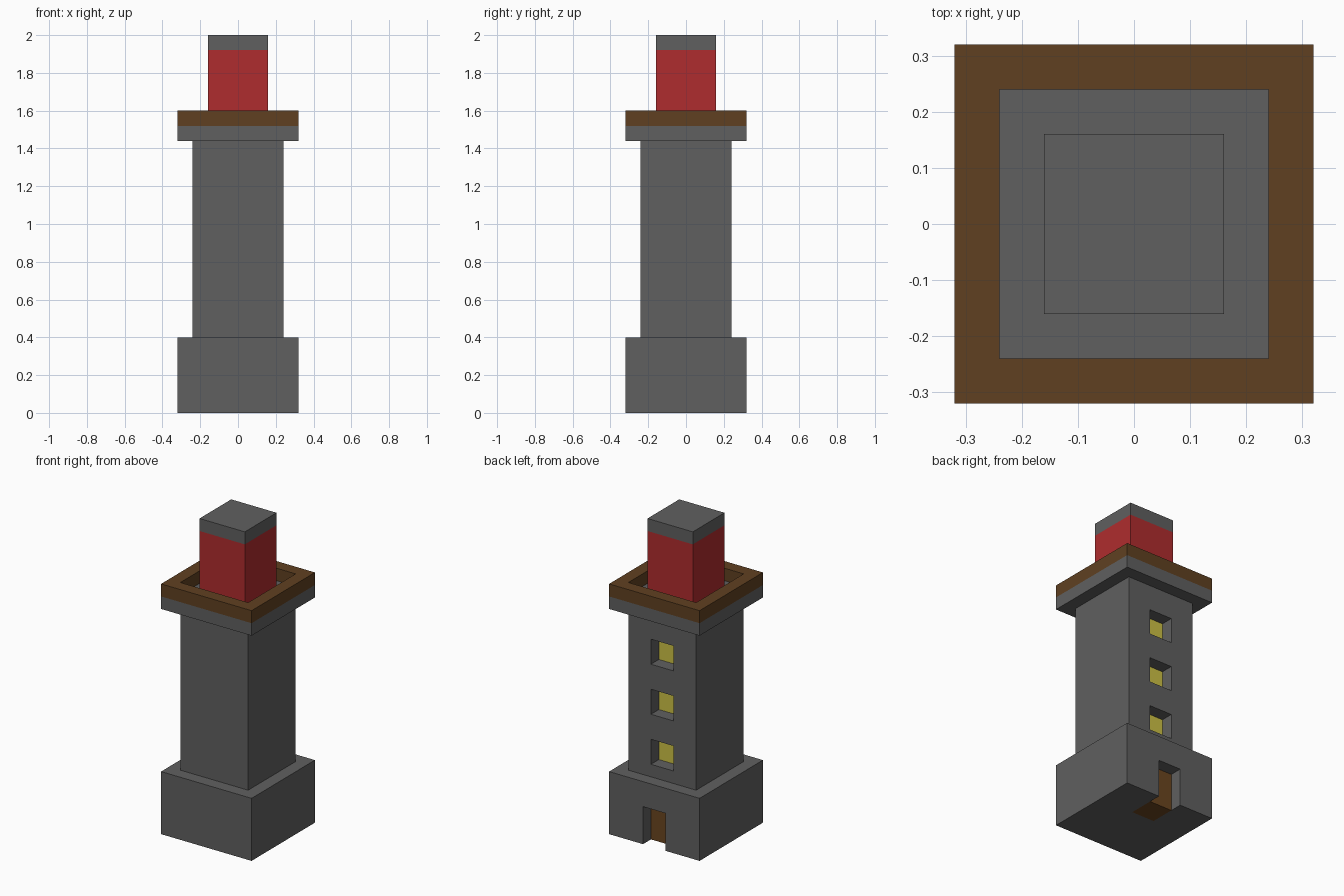
import bpy, bmesh
from mathutils import Matrix, Vector

if "Cube" in bpy.data.objects:
    bpy.data.objects.remove(bpy.data.objects["Cube"])


def material(name, hex_rgb):
    def lin(c):
        c /= 255
        return c / 12.92 if c <= 0.04045 else ((c + 0.055) / 1.055) ** 2.4
    m = bpy.data.materials.new(name)
    rgb = [lin(int(hex_rgb[i:i + 2], 16)) for i in (0, 2, 4)]
    m.diffuse_color = (*rgb, 1)
    m.use_nodes = True
    m.node_tree.nodes["Principled BSDF"].inputs["Base Color"].default_value = m.diffuse_color
    return m


stone = material("stone_grey", "606060")
timber = material("timber_brown", "604021")
door_wood = material("door_brown", "6A451F")
red = material("lantern_red", "AF2C2E")
glow = material("window_yellow", "CCC145")


def box(name, x, y, z, mat=None):
    """Box from (min, max) ranges on each axis."""
    lo, hi = Vector((x[0], y[0], z[0])), Vector((x[1], y[1], z[1]))
    bm = bmesh.new()
    bmesh.ops.create_cube(bm, size=1, matrix=Matrix.LocRotScale((lo + hi) / 2, None, hi - lo))
    mesh = bpy.data.meshes.new(name)
    bm.to_mesh(mesh)
    bm.free()
    obj = bpy.data.objects.new(name, mesh)
    bpy.context.collection.objects.link(obj)
    if mat:
        mesh.materials.append(mat)
    return obj


def block(name, half, z, mat):
    """Square block centred on the tower axis."""
    return box(name, (-half, half), (-half, half), z, mat)


def cut(obj, x, y, z):
    """Cut a box out of obj, then discard the cutter."""
    cutter = box("cutter", x, y, z)
    cutter.hide_render = True
    mod = obj.modifiers.new("cut", "BOOLEAN")
    mod.operation, mod.solver, mod.object = "DIFFERENCE", "EXACT", cutter
    bpy.context.view_layer.objects.active = obj
    bpy.ops.object.modifier_apply(modifier=mod.name)
    bpy.data.objects.remove(cutter)


OPEN = (-0.08, 0.08)  # width of door and windows

# Base with recessed door in the back
base = block("base", 0.32, (0, 0.4), stone)
cut(base, OPEN, (0.08, 0.5), (-0.1, 0.24))
box("door", OPEN, (0.08, 0.24), (0, 0.24), door_wood)

# Shaft with three recessed windows above the door
shaft = block("shaft", 0.24, (0.4, 1.44), stone)
for i in range(3):
    z = (0.48 + 0.32 * i, 0.64 + 0.32 * i)
    cut(shaft, OPEN, (0.152, 0.4), z)
    box(f"window_pane_{i + 1}", OPEN, (0.152, 0.16), z, glow)

# Gallery floor and timber railing
block("gallery_floor", 0.32, (1.44, 1.52), stone)
railing = block("railing", 0.32, (1.52, 1.6), timber)
cut(railing, (-0.24, 0.24), (-0.24, 0.24), (1.4, 1.7))

# Lantern room and its roof
block("lantern_room", 0.16, (1.52, 1.92), red)
block("lantern_roof", 0.16, (1.92, 2.0), stone)
